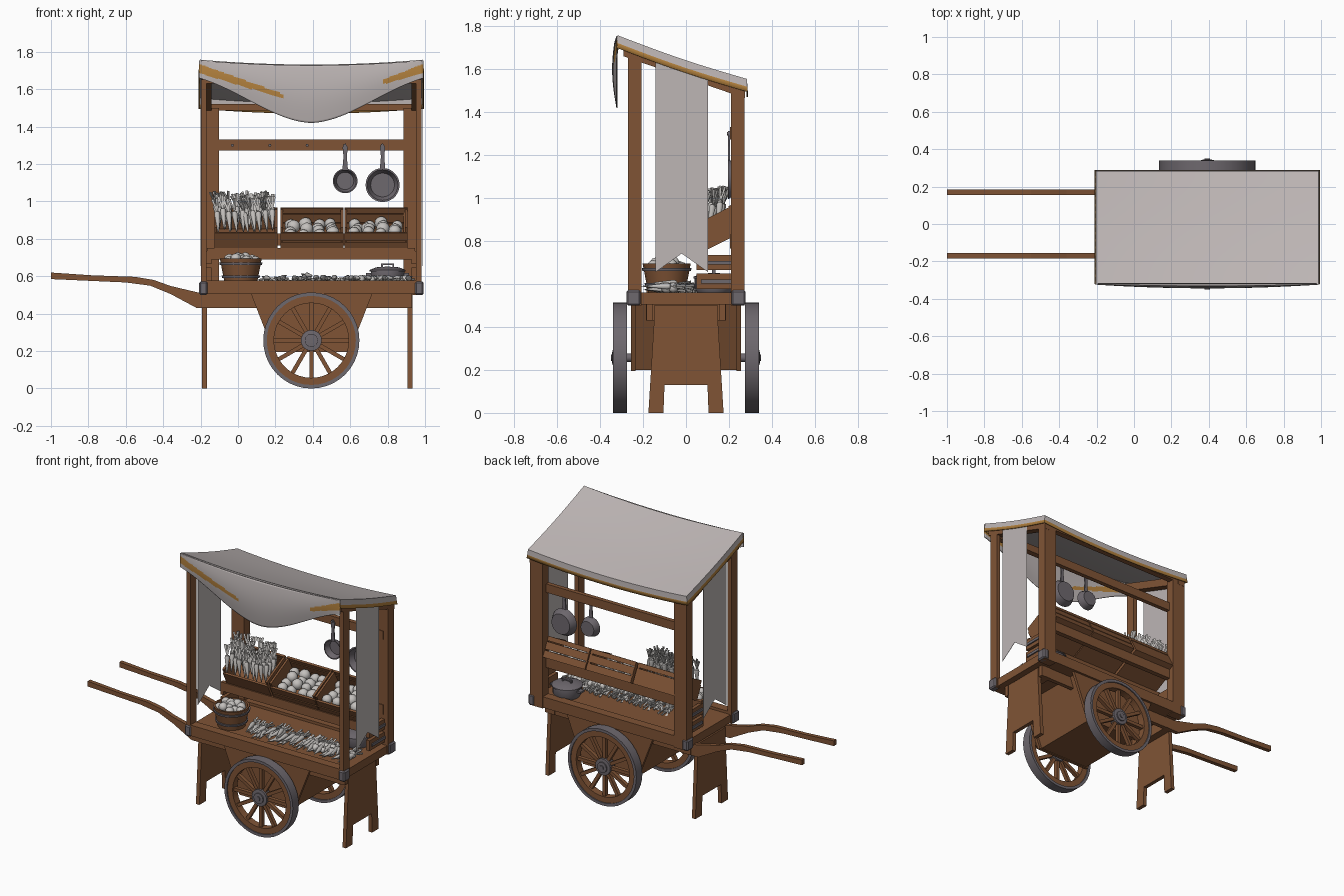
import bpy, bmesh, math, random
from mathutils import Matrix, Vector

if "Cube" in bpy.data.objects:
    bpy.data.objects.remove(bpy.data.objects["Cube"])
random.seed(4)
CX = 0.392  # middle of the cart along x

def mat(name, c):
    m = bpy.data.materials.new(name)
    m.diffuse_color = (*c, 1)
    m.use_nodes = True
    m.node_tree.nodes["Principled BSDF"].inputs["Base Color"].default_value = m.diffuse_color
    return m
WOOD = mat("brown wood", (0.215, 0.088, 0.036))
CLOTH = mat("grey canvas", (0.51, 0.465, 0.46))
METAL = mat("dark iron", (0.155, 0.138, 0.155))
OCHRE = mat("ochre trim", (0.47, 0.23, 0.05))
FOOD = mat("pale produce", (0.55, 0.53, 0.51))

def finish(name, bm, *mats, smooth=False):
    bmesh.ops.recalc_face_normals(bm, faces=bm.faces)
    me = bpy.data.meshes.new(name)
    bm.to_mesh(me)
    bm.free()
    for m in mats:
        me.materials.append(m)
    if smooth:
        me.shade_smooth()
        me.set_sharp_from_angle(angle=math.radians(50))
    ob = bpy.data.objects.new(name, me)
    bpy.context.collection.objects.link(ob)
    return ob

def copy(ob, loc, rot=(0, 0, 0), s=1):
    o = ob.copy()
    o.location, o.rotation_euler, o.scale = loc, rot, (s, s, s)
    bpy.context.collection.objects.link(o)
    return o

def add_box(bm, x0, x1, y0, y1, z0, z1):
    bmesh.ops.create_cube(bm, size=1, matrix=Matrix.Translation(((x0+x1)/2, (y0+y1)/2, (z0+z1)/2))
                          @ Matrix.Diagonal((x1-x0, y1-y0, z1-z0, 1)))

def box(name, *b, m=WOOD):
    bm = bmesh.new()
    add_box(bm, *b)
    return finish(name, bm, m)

def prism(name, pts, axis, a, b, m=WOOD):
    # outline in xz (axis y) or yz (axis x), extruded from a to b
    bm = bmesh.new()
    f = bm.faces.new([bm.verts.new((p, a, q) if axis == 'y' else (a, p, q)) for p, q in pts])
    r = bmesh.ops.extrude_face_region(bm, geom=[f])
    d = Vector((0, b-a, 0) if axis == 'y' else (b-a, 0, 0))
    bmesh.ops.translate(bm, vec=d, verts=[v for v in r['geom'] if isinstance(v, bmesh.types.BMVert)])
    return finish(name, bm, m)

def lathe(name, prof, loc, m, axis='z', n=28, closed=False):
    # profile of (radius, height) spun around z, or around y with height towards -y
    bm = bmesh.new()
    vs = [bm.verts.new((r, 0, h)) for r, h in prof]
    es = [bm.edges.new(p) for p in zip(vs, vs[1:] + (vs[:1] if closed else []))]
    bmesh.ops.spin(bm, geom=vs+es, cent=(0, 0, 0), axis=(0, 0, 1), angle=2*math.pi, steps=n)
    bmesh.ops.remove_doubles(bm, verts=bm.verts, dist=1e-5)
    ob = finish(name, bm, m, smooth=True)
    ob.location = loc
    if axis == 'y':
        ob.rotation_euler = (math.pi/2, 0, 0)
    return ob

# platform, frame beams, shafts and undercarriage box
box("platform", -0.17, 0.955, -0.25, 0.25, 0.505, 0.56)
for s in (-1, 1):
    box("platform_beam", -0.19, 0.975, *sorted((s*0.21, s*0.27)), 0.505, 0.578)
    prism("handle_shaft", [(-1, .62), (-.78, .605), (-.55, .597), (-.45, .58), (-.36, .548), (-.2, .51), (.93, .51),
          (.93, .43), (-.22, .43), (-.36, .505), (-.47, .55), (-.6, .567), (-1, .585)], 'y', s*0.17-0.014, s*0.17+0.014)
    prism("box_side", [(.07, .505), (.718, .505), (.595, .196), (.19, .196)], 'y', s*0.255, s*0.235)
prism("undercarriage_box", [(.095, .505), (.69, .505), (.58, .2), (.205, .2)], 'y', -0.235, 0.235)

for s in (-1, 1):
    x = -0.18 if s < 0 else 0.92
    # legs with a notch between the feet
    prism("leg_board", [(-.175, 0), (-.148, .44), (-.148, .5), (.148, .5), (.148, .44), (.175, 0), (.105, 0),
          (.1, .13), (-.1, .13), (-.105, 0)], 'x', x-0.013, x+0.013)
    box("cross_beam", x-s*0.04-0.025, x-s*0.04+0.025, -0.186, 0.186, 0.43, 0.505)
    box("end_beam", *sorted((CX+s*0.53, CX+s*0.58)), -0.25, 0.25, 0.505, 0.56)
    # thin front posts, broad rear posts, iron corners, sloped rails and banners
    box("front_post", *sorted((CX+s*0.56, CX+s*0.589)), -0.27, -0.207, 0.5, 1.68)
    box("rear_post", *sorted((CX+s*0.493, CX+s*0.588)), 0.21, 0.273, 0.5, 1.5)
    for t in (-1, 1):
        c = box("iron_corner", *sorted((CX+s*0.555, CX+s*0.6)), *sorted((t*0.212, t*0.278)), 0.5, 0.572, m=METAL)
        c.modifiers.new("bevel", 'BEVEL').width = 0.008
    prism("roof_rail", [(-.29, 1.715), (-.29, 1.66), (.275, 1.465), (.275, 1.52)], 'x', CX+s*0.535, CX+s*0.588)
    bx = CX + s*0.594
    prism("banner", [(-.143, 1.66), (.103, 1.58), (.103, .655), (-.02, .742), (-.143, .655)],
          'x', bx-0.001, bx+0.001, CLOTH)
box("front_roof_beam", -0.17, 0.955, -0.27, -0.23, 1.63, 1.68)
box("back_roof_beam", -0.17, 0.955, 0.23, 0.27, 1.485, 1.52)

# roof canvas: sagging sheet, dropped rim, ochre hem ring
bm = bmesh.new()
NX, NY = 28, 16
g = []
for i in range(-2, NX+3):
    row = []
    for j in range(-2, NY+3):
        ring = max(0, -i, i-NX, -j, j-NY)
        u, v = min(max(i/NX, 0), 1), min(max(j/NY, 0), 1)
        sag = 0.026*(1-(2*u-1)**2) + 0.009*math.sin(math.pi*v)
        x = CX + (u-.5)*1.19 + 0.004*(max(0, i-NX) - max(0, -i))
        y = -0.318 + 0.602*v + 0.002*(max(0, j-NY) - max(0, -j))
        row.append(bm.verts.new((x, y, 1.758 - 0.203*v - sag - (0, 0.036, 0.059)[ring])))
    g.append(row)
for i in range(NX+4):
    for j in range(NY+4):
        f = bm.faces.new((g[i][j], g[i+1][j], g[i+1][j+1], g[i][j+1]))
        f.material_index = int(i in (0, NX+3) or j in (0, NY+3))
roof = finish("roof_canvas", bm, CLOTH, OCHRE, smooth=True)

# front drape: hanging curve with ochre hem showing at both ends
bm = bmesh.new()
NX, NY = 72, 28
g = []
for i in range(NX+1):
    s = 2*i/NX - 1
    low = 1.42 + 0.12*abs(s)**1.5 + 0.06*(1-math.cos(math.pi*s))
    top = 1.754 - 0.026*(1-s*s)
    g.append([bm.verts.new((CX+0.6*s, -0.324-0.02*(1-s*s)*math.sin(math.pi*(0.15+0.85*j/NY)),
              top+(low-top)*j/NY)) for j in range(NY+1)])
for i in range(NX):
    for j in range(NY):
        f = bm.faces.new((g[i][j], g[i+1][j], g[i+1][j+1], g[i][j+1]))
        c = f.calc_center_median()
        d, lim = (c.x+0.206, 0.44) if c.x < CX else (0.99-c.x, 0.21)
        f.material_index = int(d < lim and abs(c.z - (1.71-0.33*d)) < 0.022*(1.1-d/lim*.5))
drape = finish("front_drape", bm, CLOTH, OCHRE, smooth=True)
for o in (roof, drape):
    o.modifiers.new("thickness", 'SOLIDIFY').thickness = 0.005

# wheels: iron tyre, wooden rim, twelve spokes, hub
for s in (-1, 1):
    c = (CX, s*0.307, 0.257)
    lathe("iron_tyre", [(.238, -.032), (.257, -.032), (.257, .032), (.238, .032)], c, METAL, 'y', 40, True)
    lathe("wheel_rim", [(.2, -.025), (.24, -.025), (.24, .025), (.2, .025)], c, WOOD, 'y', 40, True)
    hub = lathe("wheel_hub", [(0, -.03), (.056, -.026), (.056, .026), (.035, .028),
                (.035, .036), (.015, .037), (.015, .043), (0, .043)], c, METAL, 'y', 20)
    hub.rotation_euler.x = -s*math.pi/2
    bm = bmesh.new()
    for k in range(12):
        bmesh.ops.create_cube(bm, size=1, matrix=Matrix.Translation(c) @ Matrix.Rotation(k*math.pi/6, 4, 'Y')
                              @ Matrix.Translation((0, 0, .13)) @ Matrix.Diagonal((.022, .026, .16, 1)))
    finish("wheel_spokes", bm, WOOD)
lathe("axle", [(0, -.3), (.02, -.3), (.02, .3), (0, .3)], (CX, 0, 0.257), METAL, 'y', 12)

# hanging rail, pegs and pans
box("hanging_rail", -0.165, 0.945, 0.206, 0.235, 1.272, 1.33)
for k in range(5):
    lathe("peg", [(0, 0), (.008, 0), (.008, .018), (0, .018)], (-0.03+0.2*k, 0.208, 1.3), METAL, 'y', 8)
for x, z, r in ((0.573, 1.11, 0.066), (0.773, 1.088, 0.091)):
    lathe("pan", [(0, -.04), (r*.75, -.04), (r, 0), (r, .005), (r*.9, .005), (r*.7, -.033), (0, -.033)],
          (x, 0.2, z), METAL, 'y')
    prism("pan_handle", [(x-.015, z+r-.01), (x-.009, 1.24), (x-.014, 1.29), (x, 1.312), (x+.014, 1.29),
          (x+.009, 1.24), (x+.015, z+r-.01)], 'y', 0.196, 0.204, METAL)

# shelf under the crates
box("shelf_front_beam", -0.165, 0.945, 0.05, 0.075, 0.69, 0.75)
box("shelf_back_beam", -0.165, 0.945, 0.205, 0.238, 0.765, 0.83)
for s in (-1, 1):
    for z in (0.578, 0.665):
        box("shelf_end_plank", *sorted((CX+s*0.535, CX+s*0.56)), 0.05, 0.22, z, z+0.07)
        box("iron_strap", *sorted((CX+s*0.56, CX+s*0.568)), 0.07, 0.21, z+0.025, z+0.043, m=METAL)

# tilted crates
TILT = math.radians(27)
def crate(cx, solid):
    bm = bmesh.new()
    add_box(bm, -.168, .168, 0, .22, 0, .012)
    for x in (-.168, .154):
        add_box(bm, x, x+.014, 0, .22, 0, .13)
    for y in (-.008, .212):
        for z0, z1 in ([(0, .1)] if solid else [(0, .045), (.052, .1)]) + ([(.106, .135)] if y > 0 else []):
            add_box(bm, -.168, .168, y, y+.014, z0, z1)
    ob = finish("crate", bm, WOOD)
    ob.location, ob.rotation_euler = (cx, 0.07, 0.745), (TILT, 0, 0)
for k, x in enumerate((0.042, 0.395, 0.738)):
    crate(x, k == 0)

# produce prototypes: potato and leafy carrot (tip at origin)
bm = bmesh.new()
bmesh.ops.create_icosphere(bm, subdivisions=2, radius=1)
potato = finish("potato", bm, FOOD, smooth=True)
carrot = lathe("carrot", [(0, 0), (.005, .02), (.016, .105), (.012, .12), (0, .123)], (0, 0, 0), FOOD, n=10)
bm = bmesh.new()
bm.from_mesh(carrot.data)
for k in range(3):
    bmesh.ops.create_cone(bm, segments=3, radius1=.004, radius2=.008, depth=.075, cap_ends=True,
        matrix=Matrix.Translation((0, 0, .117)) @ Matrix.Rotation(k*2.1, 4, 'Z')
        @ Matrix.Rotation(.1+.1*k, 4, 'X') @ Matrix.Translation((0, 0, .037)))
bm.to_mesh(carrot.data)
bm.free()
rnd = random.uniform

# potatoes in two crates
rot = Matrix.Translation((0, 0.07, 0.745)) @ Matrix.Rotation(TILT, 4, 'X')
for cx in (0.395, 0.738):
    for i in range(4):
        for j in range(4):
            p = rot @ Vector((-.108+.07*i+rnd(-.012, .012), .04+.046*j, .072-.007*j+rnd(-.012, .016)))
            copy(potato, (cx+p.x, p.y, p.z), (0, 0, 0), rnd(.03, .038))
# standing carrots in the first crate
for j in range(4):
    for i in range(10):
        copy(carrot, (-.1+.0315*i+rnd(-.005, .005), .03+.038*j, .83+.009*j+rnd(-.008, .014)),
             (rnd(-.28, -.1), rnd(-.1, .1), rnd(0, 1)))
# carrots and turnips lying on the platform
for k in range(34):
    copy(carrot, (.16+.0135*k+rnd(-.008, .008), rnd(-.2, -.15), .574+.015*(k % 2)),
         (-math.pi/2+rnd(-.05, .05), 0, rnd(-.35, .35)))
for k in range(20):
    x, y = .61+.015*k, rnd(-.15, -.08)
    copy(carrot, (x, y-.06, .576+.014*(k % 2)), (-math.pi/2, 0, rnd(-.4, .4)))
    copy(potato, (x, y+.04, .582), (0, 0, 0), rnd(.018, .026))

# bucket of potatoes
B = (0.015, -0.09, 0.56)
lathe("bucket", [(0, 0), (.086, 0), (.112, .135), (.1, .135), (.09, .09), (0, .09)], B, WOOD, n=16)
for z in (.03, .1):
    r = .086+.19*z
    lathe("bucket_band", [(r, z), (r+.008, z), (r+.011, z+.014), (r+.003, z+.014)], B, METAL, n=24, closed=True)
for k in range(14):
    a, r = k*2.4, .022*math.sqrt(k)
    copy(potato, (B[0]+r*math.cos(a), B[1]+r*math.sin(a), .70-.25*r+rnd(-.01, .01)), (0, 0, 0), .029)

# lidded pot
P = (0.8, 0.13, 0.56)
lathe("pot", [(0, 0), (.078, 0), (.09, .02), (.09, .065), (.096, .066), (.096, .074), (.06, .088), (0, .092)], P, METAL)
prism("pot_handle", [(.765, .645), (.765, .668), (.835, .668), (.835, .645), (.825, .645), (.825, .66),
      (.775, .66), (.775, .645)], 'y', 0.122, 0.138, METAL)
for s in (-1, 1):
    box("pot_ear", P[0]+s*.1-.015, P[0]+s*.1+.015, .11, .15, .605, .617, m=METAL)

# the prototypes themselves become part of the display
potato.scale = (.024,)*3
potato.location = (0.9, -0.06, 0.583)
carrot.location, carrot.rotation_euler = (0.4, -0.16, 0.604), (-math.pi/2, 0, 0.3)
